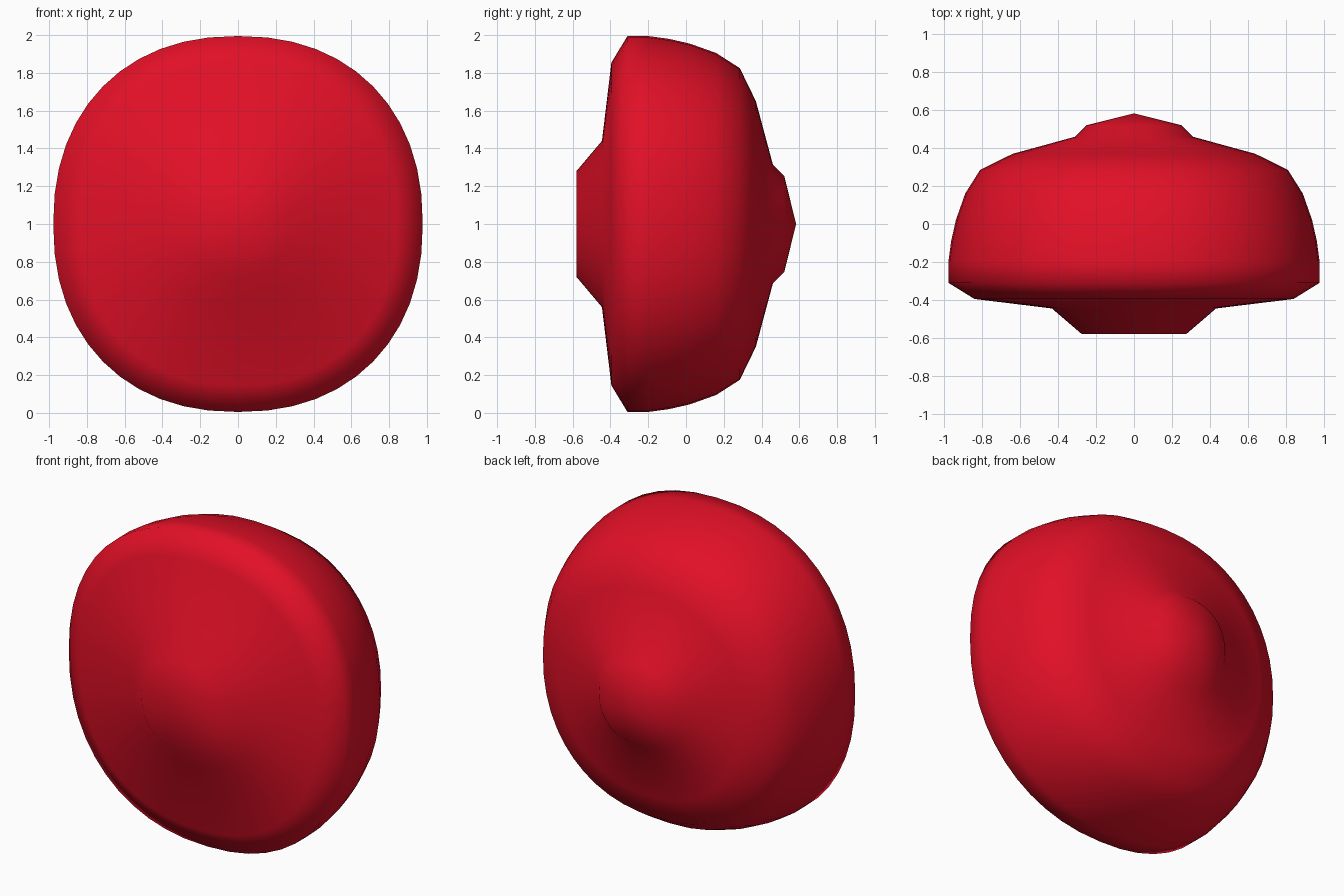
import bpy, bmesh
from math import sin, cos, pi, copysign

cube = bpy.data.objects.get("Cube")
if cube:
    bpy.data.objects.remove(cube, do_unlink=True)

# One red material
red = bpy.data.materials.new("red")
red.use_nodes = True
colour = (0.76, 0.005, 0.02, 1)
red.diffuse_color = colour
red.node_tree.nodes["Principled BSDF"].inputs["Base Color"].default_value = colour

# Profile from front to back: (y, radius)
PROFILE = [(-0.58, 0.28), (-0.445, 0.44), (-0.395, 0.855), (-0.31, 0.995),
           (-0.2, 0.995), (-0.09, 0.98), (0.02, 0.955), (0.16, 0.905),
           (0.285, 0.825), (0.37, 0.65), (0.46, 0.315), (0.52, 0.255)]
SEGMENTS = 48
ROUNDNESS = 2.22   # slightly squarish outline
WIDTH = 0.983      # a touch narrower than tall


def squarish(value):
    return copysign(abs(value) ** (2 / ROUNDNESS), value)


bm = bmesh.new()
rings = []
for y, radius in PROFILE:
    ring = []
    for i in range(SEGMENTS):
        a = 2 * pi * i / SEGMENTS
        ring.append(bm.verts.new((WIDTH * radius * squarish(cos(a)), y,
                                  1 + radius * squarish(sin(a)))))
    rings.append(ring)

# Side walls between neighbouring rings
for r0, r1 in zip(rings, rings[1:]):
    for i in range(SEGMENTS):
        j = (i + 1) % SEGMENTS
        bm.faces.new((r0[i], r0[j], r1[j], r1[i]))

# Flat front centre and pointed back nub
for ring, y in ((rings[0], -0.58), (rings[-1], 0.583)):
    tip = bm.verts.new((0, y, 1))
    for i in range(SEGMENTS):
        bm.faces.new((ring[i], ring[(i + 1) % SEGMENTS], tip))

bmesh.ops.recalc_face_normals(bm, faces=bm.faces)
for face in bm.faces:
    face.smooth = True
mesh = bpy.data.meshes.new("rounded_button")
bm.to_mesh(mesh)
bm.free()
mesh.materials.append(red)
button = bpy.data.objects.new("rounded_button", mesh)
bpy.context.collection.objects.link(button)
